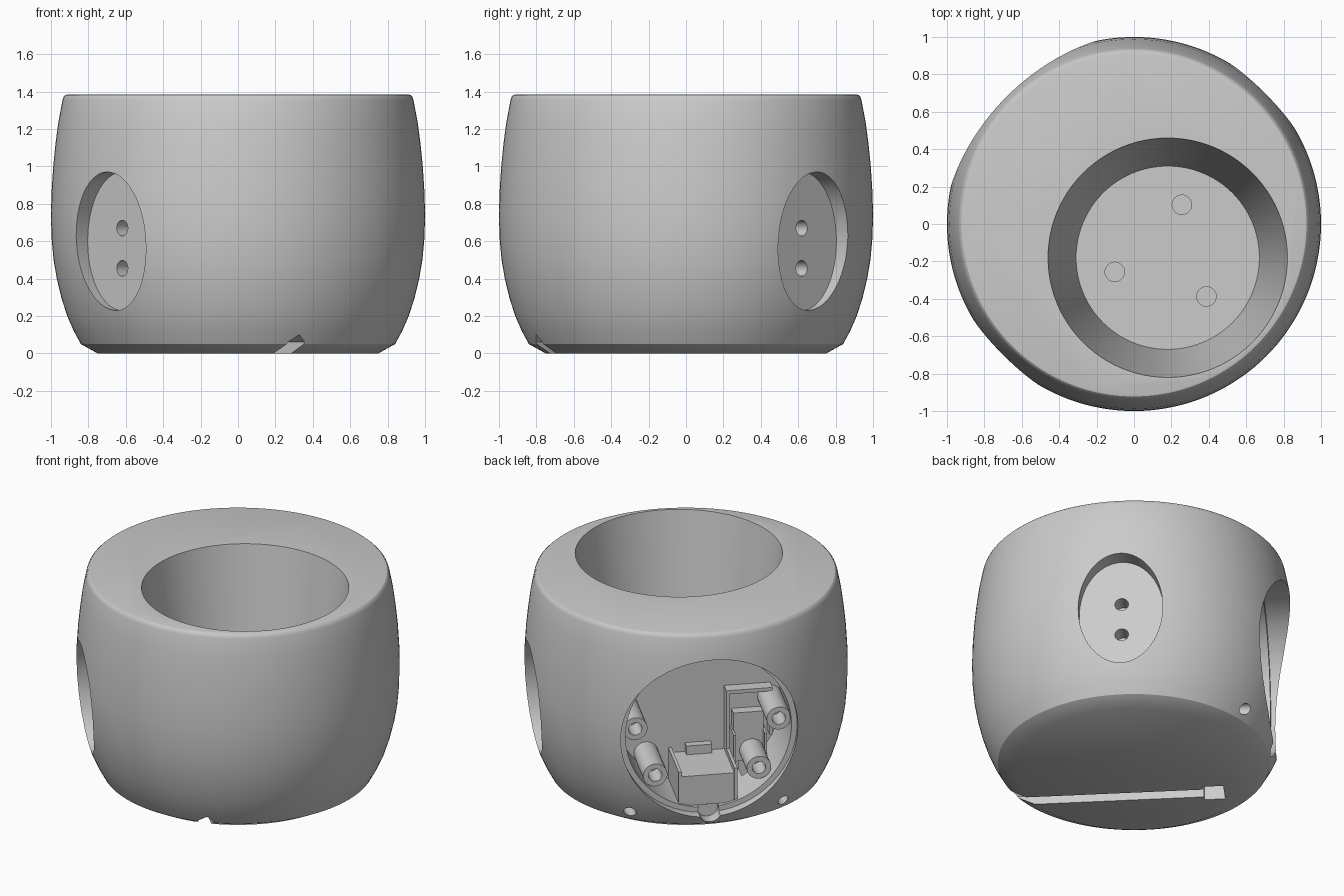
import bpy, bmesh, math
from mathutils import Matrix, Vector

cube = bpy.data.objects.get("Cube")
if cube:
    bpy.data.objects.remove(cube, do_unlink=True)

# Single matte grey
grey = bpy.data.materials.new("matte_grey")
grey.use_nodes = True
TONE = (0.6, 0.6, 0.6, 1)
grey.diffuse_color = TONE
grey.node_tree.nodes["Principled BSDF"].inputs["Base Color"].default_value = TONE

# All parts are laid out on local axes, then turned so the pocket faces back right
TURN = Matrix.Rotation(math.radians(45), 4, 'Z')
AXES = {'X': Matrix.Rotation(math.pi / 2, 4, 'Y'),
        'Y': Matrix.Rotation(-math.pi / 2, 4, 'X'),
        'Z': Matrix.Identity(4)}


def finish(bm, name):
    bmesh.ops.transform(bm, matrix=TURN, verts=bm.verts)
    bmesh.ops.recalc_face_normals(bm, faces=bm.faces)
    mesh = bpy.data.meshes.new(name)
    bm.to_mesh(mesh)
    bm.free()
    mesh.materials.append(grey)
    obj = bpy.data.objects.new(name, mesh)
    bpy.context.collection.objects.link(obj)
    return obj


def rod(name, start, length, r1, r2=None, axis='Y', squash=None, sides=64):
    """Cylinder or cone growing from start along an axis."""
    bm = bmesh.new()
    bmesh.ops.create_cone(bm, cap_ends=True, segments=sides, radius1=r1,
                          radius2=r1 if r2 is None else r2, depth=abs(length))
    m = AXES[axis].copy()
    along = m.to_3x3() @ Vector((0, 0, length / 2))
    if squash:
        m = Matrix.Diagonal((*squash, 1)) @ m
    bmesh.ops.transform(bm, matrix=Matrix.Translation(Vector(start) + along) @ m, verts=bm.verts)
    return finish(bm, name)


def box(name, low, high):
    bm = bmesh.new()
    bmesh.ops.create_cube(bm, size=1)
    low, high = Vector(low), Vector(high)
    m = Matrix.Translation((low + high) / 2) @ Matrix.Diagonal((*(high - low), 1))
    bmesh.ops.transform(bm, matrix=m, verts=bm.verts)
    return finish(bm, name)


def prism(name, outline, y0, y1):
    """Outline in x, z swept along y."""
    bm = bmesh.new()
    face = bm.faces.new([bm.verts.new((x, y0, z)) for x, z in outline])
    swept = bmesh.ops.extrude_face_region(bm, geom=[face])["geom"]
    bmesh.ops.translate(bm, vec=(0, y1 - y0, 0),
                        verts=[g for g in swept if isinstance(g, bmesh.types.BMVert)])
    return finish(bm, name)


def lathe(name, profile, sides):
    bm = bmesh.new()
    rings = [[bm.verts.new((r * math.cos(a), r * math.sin(a), z))
              for a in (2 * math.pi * i / sides for i in range(sides))] for r, z in profile]
    for a, b in zip(rings, rings[1:]):
        for i in range(sides):
            j = (i + 1) % sides
            bm.faces.new((a[i], a[j], b[j], b[i]))
    bm.faces.new(rings[0])
    bm.faces.new(rings[-1])
    return finish(bm, name)


def carve(obj, cutters):
    for c in cutters:
        mod = obj.modifiers.new("cut", 'BOOLEAN')
        mod.operation, mod.solver, mod.object = 'DIFFERENCE', 'EXACT', c
        c.hide_render = True
    graph = bpy.context.evaluated_depsgraph_get()
    mesh = bpy.data.meshes.new_from_object(obj.evaluated_get(graph))
    obj.modifiers.clear()
    obj.data = mesh
    for c in cutters:
        bpy.data.objects.remove(c, do_unlink=True)


def smooth(obj, angle=30):
    bpy.ops.object.select_all(action='DESELECT')
    obj.select_set(True)
    bpy.context.view_layer.objects.active = obj
    bpy.ops.object.shade_smooth_by_angle(angle=math.radians(angle))


# Barrel shaped body with bevelled foot and softened top edge
barrel = [(0.75, 0), (0.84, 0.05), (0.878, 0.12), (0.913, 0.2), (0.945, 0.3), (0.969, 0.4),
          (0.986, 0.5), (0.997, 0.62), (1, 0.74), (0.997, 0.86), (0.988, 1), (0.976, 1.12),
          (0.96, 1.24), (0.938, 1.355), (0.932, 1.372), (0.922, 1.382), (0.91, 1.385)]
body = lathe("body", barrel, 144)

BACK, LEDGE, HUB = 0.42, 0.8, 0.66      # pocket back, lid ledge, pocket centre height
FLOOR = 0.36                            # bowl floor height
BOWL = Vector((0, -0.255, FLOOR))

cuts = [rod("bowl_cut", BOWL, 1.385 - FLOOR, 0.49, 0.64, 'Z', sides=96),
        rod("pocket_cut", (0, BACK, HUB), 0.8, 0.52, sides=96),
        rod("lid_seat_cut", (0, LEDGE, HUB), 0.4, 0.555, sides=96),
        rod("lid_notch_cut", (0, 0.76, 0.125), 0.4, 0.065, sides=32)]

# Three sensor wells in the bowl floor
for k in range(3):
    a = math.radians(30 + 120 * k)
    cuts.append(rod("well_cut", BOWL + Vector((0.293 * math.cos(a), 0.293 * math.sin(a), -0.04)),
                    0.08, 0.052, axis='Z', sides=32))

# Oval side recesses with two pin holes each, and small screw holes by the pocket
for s in (-1, 1):
    cuts.append(rod("recess_cut", (s * 0.875, 0, 0.6), s * 0.3, 1, axis='X', squash=(1, 0.262, 0.37)))
    for z in (0.455, 0.67):
        cuts.append(rod("pin_cut", (s * 0.76, 0, z), s * 0.2, 0.042, axis='X', sides=32))
    cuts.append(rod("screw_cut", (s * 0.48, 0.6, 0.115), 0.3, 0.035, sides=24))

# Cable channel under the base, ending in a shaft up into the pocket
LANE = -0.335
channel = [(LANE - 0.045, -0.05), (LANE + 0.045, -0.05), (LANE + 0.045, 0.06),
           (LANE, 0.1), (LANE - 0.045, 0.06)]
cuts.append(prism("channel_cut", channel, -1.1, 0.42))
cuts.append(box("shaft_cut", (LANE - 0.08, 0.4, -0.05), (LANE + 0.08, 0.53, 0.32)))
carve(body, cuts)
smooth(body)

# Screw posts for the lid
for s in (-1, 1):
    for x, z in ((0.45, 0.685), (0.325, 0.36)):
        post = rod("screw_post", (s * x, BACK - 0.01, z), 0.34, 0.076, sides=40)
        carve(post, [rod("post_cut", (s * x, 0.6, z), 0.3, 0.042, sides=32)])
        smooth(post)

# Component tray with side lips and a rear clip
box("tray", (-0.18, BACK - 0.01, 0.15), (0.18, 0.78, 0.35))
for s in (-1, 1):
    x0, x1 = sorted((s * 0.165, s * 0.185))
    box("tray_lip", (x0, BACK - 0.01, 0.15), (x1, 0.785, 0.385))
box("tray_clip", (-0.08, BACK - 0.01, 0.34), (0.08, 0.47, 0.41))

# Socket frame beside the tray
for name, x0, x1, z0, z1 in (("frame_top", -0.455, -0.165, 0.755, 0.78),
                             ("frame_left", -0.185, -0.165, 0.36, 0.78),
                             ("frame_right", -0.455, -0.435, 0.46, 0.78)):
    box(name, (x0, BACK - 0.01, z0), (x1, 0.5, z1))
box("socket_block", (-0.4, BACK - 0.01, 0.29), (-0.21, 0.49, 0.62))
for x in (-0.41, -0.215):
    box("socket_rail", (x, BACK - 0.01, 0.29), (x + 0.015, 0.56, 0.5))
